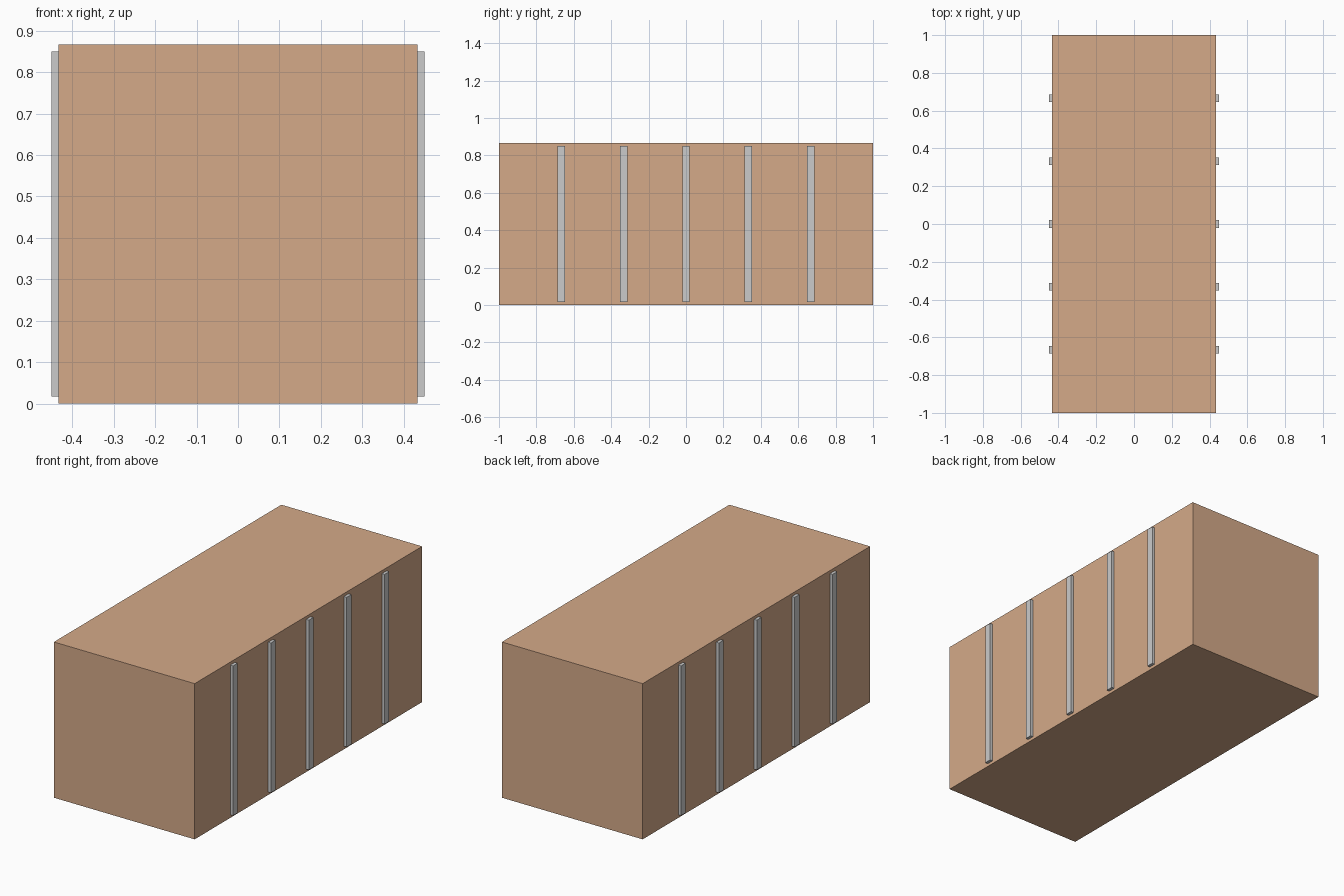
import bpy

if "Cube" in bpy.data.objects:
    bpy.data.objects.remove(bpy.data.objects["Cube"])

WIDTH, LENGTH, HEIGHT = 0.8667, 2.0, 0.8667
RIB_DEPTH, RIB_WIDTH = 0.0167, 0.04
RIB_BOTTOM, RIB_TOP = 0.0167, 0.85


def box(name, size, center):
    bpy.ops.mesh.primitive_cube_add(size=1, location=center)
    obj = bpy.context.object
    obj.name = name
    obj.scale = size
    bpy.ops.object.transform_apply(location=False, rotation=False, scale=True)
    return obj


# Container body
body = box("container_body", (WIDTH, LENGTH, HEIGHT), (0, 0, HEIGHT / 2))
paint = bpy.data.materials.new("tan_paint")
paint.diffuse_color = (0.66, 0.40, 0.25, 1)
paint.use_nodes = True
paint.node_tree.nodes["Principled BSDF"].inputs["Base Color"].default_value = paint.diffuse_color
body.data.materials.append(paint)

# Five upright ribs on each long side
for side, sign in (("left", -1), ("right", 1)):
    for i in range(5):
        box(f"{side}_rib_{i + 1}",
            (RIB_DEPTH, RIB_WIDTH, RIB_TOP - RIB_BOTTOM),
            (sign * (WIDTH + RIB_DEPTH) / 2, (i - 2) * LENGTH / 6,
             (RIB_TOP + RIB_BOTTOM) / 2))
